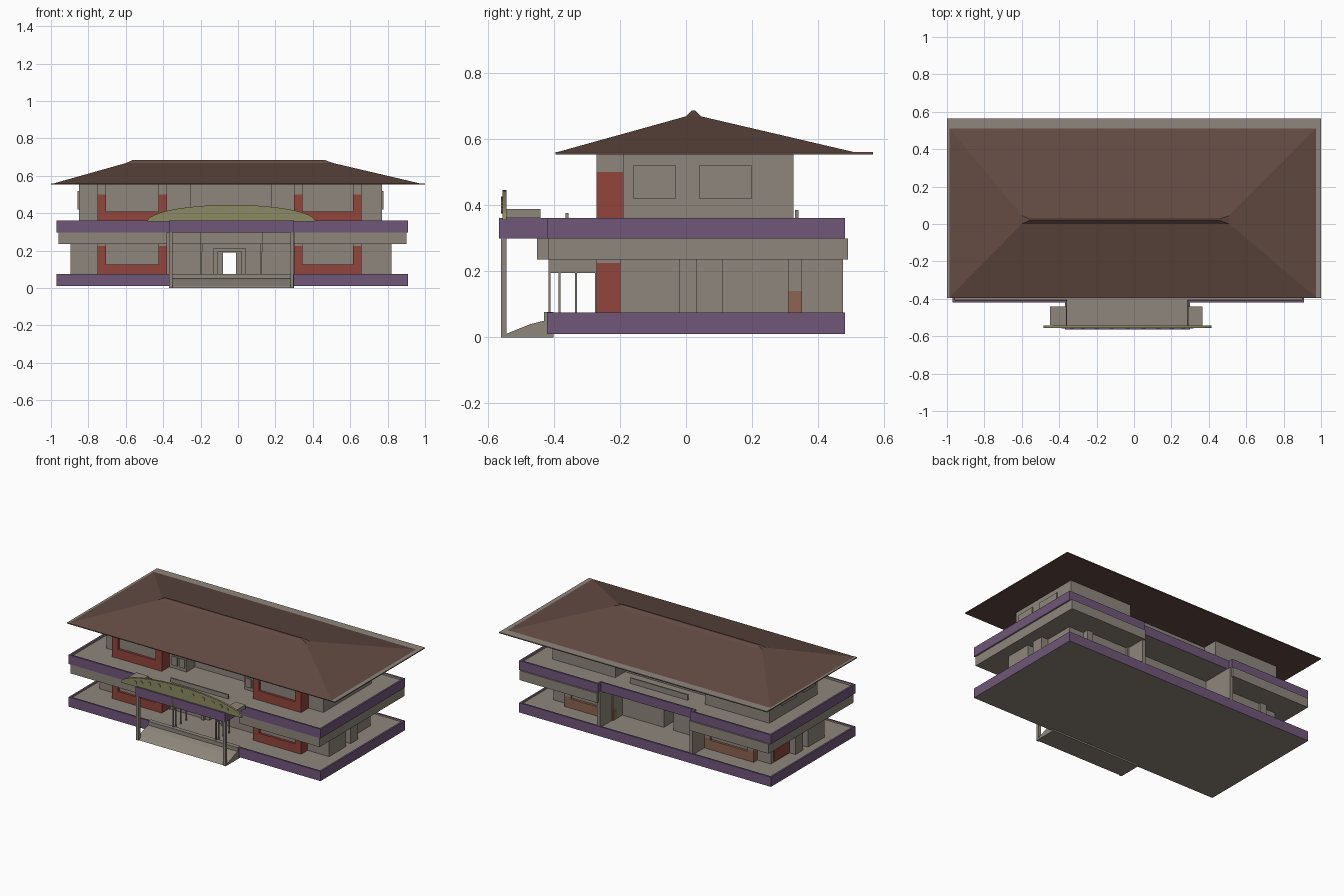
import bpy, bmesh, math

if "Cube" in bpy.data.objects:
    bpy.data.objects.remove(bpy.data.objects["Cube"])


def material(name, r, g, b):
    m = bpy.data.materials.new(name)
    m.diffuse_color = (r, g, b, 1)
    m.use_nodes = True
    m.node_tree.nodes["Principled BSDF"].inputs["Base Color"].default_value = m.diffuse_color
    return m


GREY = material("warm grey plaster", 0.27, 0.24, 0.20)
PURPLE = material("purple trim", 0.165, 0.095, 0.195)
RED = material("brick red", 0.29, 0.06, 0.045)
BROWN = material("roof brown", 0.125, 0.07, 0.056)
GREEN = material("olive green", 0.26, 0.26, 0.12)
ORANGE = material("clay brown", 0.27, 0.125, 0.085)


def finish(name, bm, mats):
    bmesh.ops.recalc_face_normals(bm, faces=bm.faces)
    me = bpy.data.meshes.new(name)
    bm.to_mesh(me)
    bm.free()
    for m in mats:
        me.materials.append(m)
    ob = bpy.data.objects.new(name, me)
    bpy.context.collection.objects.link(ob)
    return ob


def prism(name, pts, axis, a, b, side, cap=None, tray=0.0):
    """Extrude a 2D outline along axis from a to b; optional sunken top."""
    def place(p, t):
        return {"x": (t, p[0], p[1]), "y": (p[0], t, p[1]), "z": (p[0], p[1], t)}[axis]
    bm = bmesh.new()
    lo = [bm.verts.new(place(p, a)) for p in pts]
    hi = [bm.verts.new(place(p, b)) for p in pts]
    n = len(pts)
    caps = [bm.faces.new(lo), bm.faces.new(hi)]
    for i in range(n):
        j = (i + 1) % n
        bm.faces.new((lo[i], lo[j], hi[j], hi[i]))
    bmesh.ops.recalc_face_normals(bm, faces=bm.faces)
    for f in caps:
        f.material_index = 1
    if tray:
        top = caps[1]
        r = bmesh.ops.inset_region(bm, faces=[top], thickness=0.012, use_even_offset=True)
        for f in r["faces"]:
            f.material_index = 0
        bmesh.ops.inset_region(bm, faces=[top], thickness=0.001, depth=-tray, use_even_offset=True)
    return finish(name, bm, [side, cap or side])


def box(name, x0, x1, y0, y1, z0, z1, side=GREY, cap=None):
    return prism(name, [(x0, y0), (x1, y0), (x1, y1), (x0, y1)], "z", z0, z1, side, cap)


def bay(name, x0, x1, wall, face, z0, sill, jamb, top, mat):
    """Projecting window bay: coloured U surround, recessed pane, plain head."""
    s = 1 if face > wall else -1

    def slab(part, xa, xb, ya, yb, za, zb, m):
        box(name + part, xa, xb, min(ya, yb), max(ya, yb), za, zb, m)
    slab("_sill", x0, x1, wall, face, z0, sill, mat)
    for part, xa, xb in (("_jamb_left", x0, x0 + 0.045), ("_jamb_right", x1 - 0.045, x1)):
        slab(part, xa, xb, wall, face, sill, jamb, mat)
        slab(part + "_head", xa, xb, wall, face, jamb, top, GREY)
    slab("_pane", x0 + 0.045, x1 - 0.045, wall, face - s * 0.015, sill, top, GREY)


# Ground platform and entrance ramp
box_pts = [(-0.97, -0.42), (0.91, -0.42), (0.91, 0.48), (-0.97, 0.48)]
prism("base_platform", box_pts, "z", 0.01, 0.075, PURPLE, GREY, 0.008)
ramp = [(-0.555, 0.0), (-0.54, 0.012), (-0.47, 0.04), (-0.43, 0.05),
        (-0.43, 0.076), (-0.40, 0.076), (-0.40, 0.0)]
prism("entrance_ramp", ramp, "x", -0.37, 0.30, GREY)

# Balcony slab with canopy, and the ceiling band beneath it
balcony = [(-0.97, -0.42), (-0.37, -0.42), (-0.37, -0.565), (0.30, -0.565),
           (0.30, -0.42), (0.91, -0.42), (0.91, 0.48), (0.32, 0.48),
           (0.32, 0.45), (-0.37, 0.45), (-0.37, 0.48), (-0.97, 0.48)]
prism("balcony_and_canopy", balcony, "z", 0.298, 0.36, PURPLE, GREY, 0.012)
band = [(-0.96, -0.415), (-0.38, -0.415), (-0.38, -0.2), (0.30, -0.2),
        (0.30, -0.415), (0.90, -0.415), (0.90, 0.49), (0.32, 0.49),
        (0.32, 0.25), (-0.37, 0.25), (-0.37, 0.49), (-0.96, 0.49)]
prism("ceiling_band", band, "z", 0.235, 0.299, GREY)

# Ground floor walls with a through corridor
box("ground_wall_left", -0.85, -0.37, -0.2, 0.31, 0.06, 0.24)
box("ground_wall_right", 0.30, 0.77, -0.2, 0.31, 0.06, 0.24)
box("corridor_wall_left", -0.37, -0.08, -0.19, 0.25, 0.06, 0.30)
box("corridor_wall_right", -0.01, 0.30, -0.19, 0.25, 0.06, 0.30)
box("corridor_lintel", -0.08, -0.01, -0.19, 0.25, 0.19, 0.30)
for i, x in enumerate((-0.37, 0.32)):
    box("back_partition_%d" % i, x - 0.012, x + 0.012, 0.25, 0.475, 0.06, 0.298)
for i, (xa, xb) in enumerate(((-0.895, -0.85), (0.77, 0.82))):
    box("side_bay_%d" % i, xa, xb, 0.03, 0.11, 0.06, 0.235)
    box("side_corner_%d" % i, xa, xb, -0.2, -0.02, 0.06, 0.235)
box("left_side_panel", -0.857, -0.85, 0.12, 0.28, 0.075, 0.19, RED)

# Entrance vestibule frame
box("vestibule_beam", -0.2, 0.13, -0.45, -0.19, 0.235, 0.30)
for i, x in enumerate((-0.2, 0.12)):
    box("vestibule_side_beam_%d" % i, x, x + 0.01, -0.415, -0.19, 0.195, 0.235)
    for j, y in enumerate((-0.415, -0.385, -0.335, -0.275)):
        box("vestibule_post_%d_%d" % (i, j), x, x + 0.008, y, y + 0.006, 0.06, 0.235)
for i, x in enumerate((-0.13, 0.02)):
    box("door_pilaster_%d" % i, x, x + 0.02, -0.21, -0.19, 0.06, 0.21)
box("door_head", -0.13, 0.04, -0.21, -0.19, 0.195, 0.215)

# Upper floor walls, recessed in the middle
box("upper_wall_left", -0.85, -0.37, -0.19, 0.325, 0.34, 0.556)
box("upper_wall_right", 0.30, 0.77, -0.19, 0.325, 0.34, 0.556)
box("upper_wall_middle", -0.37, 0.30, -0.1, 0.22, 0.34, 0.556)
for i, x in enumerate((-0.37, 0.18)):
    box("upper_pier_%d" % i, x, x + 0.12, -0.19, -0.1, 0.34, 0.556)
    for j in range(2):
        for k, (za, zb) in enumerate(((0.37, 0.43), (0.45, 0.545))):
            xa = x + 0.012 + j * 0.054
            box("pier_panel_%d_%d_%d" % (i, j, k), xa, xa + 0.042, -0.197, -0.19, za, zb)

# Window bays, front and back
for side, xa, xb in (("left", -0.75, -0.38), ("right", 0.30, 0.66)):
    bay("ground_front_bay_" + side, xa, xb, -0.2, -0.27, 0.065, 0.125, 0.225, 0.236, RED)
    bay("upper_front_bay_" + side, xa, xb, -0.19, -0.27, 0.345, 0.41, 0.50, 0.556, RED)
    bay("ground_back_bay_" + side, xa, xb, 0.31, 0.35, 0.065, 0.13, 0.14, 0.236, ORANGE)

# Side window plates on the upper floor
for i, (xa, xb) in enumerate(((-0.857, -0.85), (0.77, 0.777))):
    for j, (ya, yb) in enumerate(((-0.16, -0.03), (0.04, 0.20))):
        box("side_window_%d_%d" % (i, j), xa, xb, ya, yb, 0.42, 0.52)

# Portico posts and balcony rails
for i, x in enumerate((-0.368, 0.28)):
    box("portico_post_%d" % i, x, x + 0.018, -0.56, -0.542, 0.0, 0.30)
box("front_balcony_rail", -0.25, 0.18, -0.365, -0.355, 0.345, 0.376)
box("back_balcony_rail", -0.25, 0.18, 0.33, 0.34, 0.345, 0.385)

# Arched crest on the canopy with round ornaments
arch = [(-0.035 + 0.45 * math.cos(math.pi * i / 24),
         0.355 + 0.09 * math.sin(math.pi * i / 24)) for i in range(25)]
prism("arched_crest", arch, "y", -0.555, -0.542, GREEN)
for i in range(11):
    t = math.pi * (i + 2) / 14
    cx, cz = -0.035 + 0.38 * math.cos(t), 0.362 + 0.052 * math.sin(t)
    disc = [(cx + 0.011 * math.cos(k * math.pi / 4), cz + 0.011 * math.sin(k * math.pi / 4))
            for k in range(8)]
    prism("crest_ornament_%d" % i, disc, "y", -0.559, -0.555, GREY)
box("canopy_plaque", -0.10, -0.065, -0.569 + 0.004, -0.56, 0.30, 0.36, BROWN)
for i, (xa, xb) in enumerate(((-0.45, -0.36), (0.29, 0.365))):
    box("crest_shoulder_%d" % i, xa, xb, -0.542, -0.44, 0.36, 0.388)

# Roof: thin eaves plate, hipped shell and ridge cap
box("eaves_plate", -1.0, 1.0, -0.395, 0.565, 0.553, 0.558, BROWN, BROWN)
box("eaves_back_strip", -1.0, 1.0, 0.50, 0.565, 0.558, 0.5595, GREY)
for i, (xa, xb) in enumerate(((-1.0, -0.985), (0.972, 1.0))):
    box("eaves_side_strip_%d" % i, xa, xb, -0.395, 0.50, 0.558, 0.5595, GREY)
bm = bmesh.new()


def ring(x0, x1, y0, y1, z):
    return [bm.verts.new(p) for p in ((x0, y0, z), (x1, y0, z), (x1, y1, z), (x0, y1, z))]


rings = [ring(-0.987, 0.974, -0.392, 0.512, 0.559), ring(-0.60, 0.51, 0.0, 0.045, 0.668),
         ring(-0.56, 0.46, 0.018, 0.028, 0.686)]
for lo, hi in zip(rings, rings[1:]):
    for i in range(4):
        j = (i + 1) % 4
        bm.faces.new((lo[i], lo[j], hi[j], hi[i]))
bm.faces.new(rings[0])
bm.faces.new(rings[-1])
finish("hipped_roof", bm, [BROWN])
